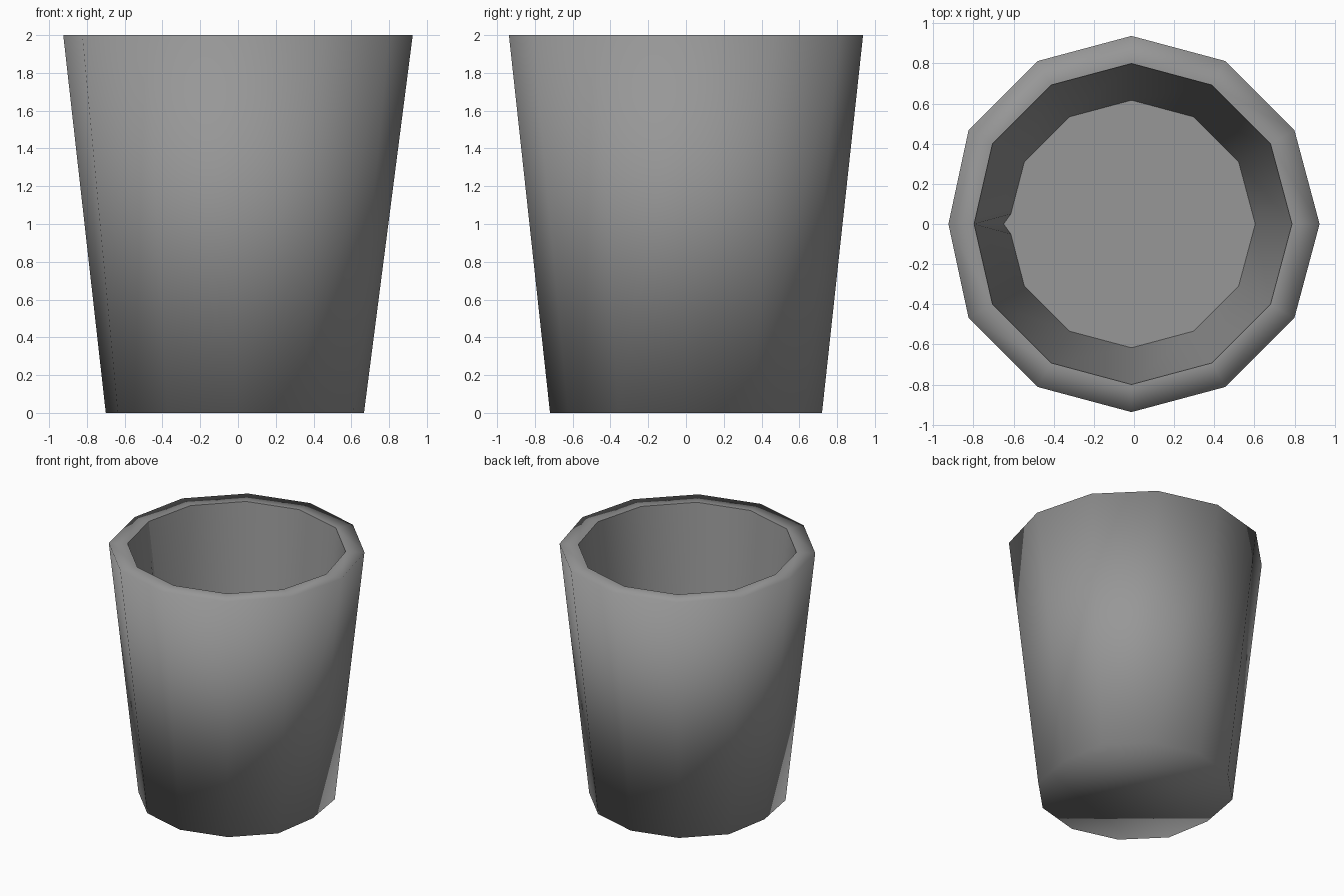
import bpy
import bmesh
from math import cos, sin, tau

SIDES = 12
SEAM = SIDES // 2          # corner that points to -x
CENTRE_X = -0.0125
FLOOR_Z = 0.3

cube = bpy.data.objects.get("Cube")
if cube:
    bpy.data.objects.remove(cube, do_unlink=True)

# Single grey material
grey = bpy.data.materials.new("plain_grey")
grey.use_nodes = True
colour = (0.31, 0.31, 0.31, 1)
grey.diffuse_color = colour
shader = next(n for n in grey.node_tree.nodes if n.type == 'BSDF_PRINCIPLED')
shader.inputs["Base Color"].default_value = colour
shader.inputs["Roughness"].default_value = 0.8

bm = bmesh.new()


def ring(radius, z):
    return [bm.verts.new((CENTRE_X + radius * cos(tau * i / SIDES),
                          radius * sin(tau * i / SIDES), z))
            for i in range(SIDES)]


def bridge(low, high):
    for i in range(SIDES):
        j = (i + 1) % SIDES
        bm.faces.new((low[i], low[j], high[j], high[i]))


# Tapered twelve-sided shell: base, outer rim, inner rim, inner floor
base = ring(0.72, 0)
outer_rim = ring(0.9375, 2)
inner_rim = ring(0.80, 2)
floor = ring(0.617, FLOOR_Z)

# Slightly flattened corners on the two sides
base[0].co.x = 0.667
base[SEAM].co.x = -0.70
outer_rim[SEAM].co.x = -0.925
inner_rim[SEAM].co.x = -0.797

bridge(base, outer_rim)
bridge(outer_rim, inner_rim)
bm.faces.new(base[::-1])

# Inner wall, with a small notch at the seam corner
floor[SEAM].co.x = -0.65
notch = {s: bm.verts.new((-0.614, s * 0.05, FLOOR_Z)) for s in (1, -1)}
outline = []
for i in range(SIDES):
    j = (i + 1) % SIDES
    outline.append(floor[i])
    if SEAM in (i, j):
        side = 1 if j == SEAM else -1
        extra = notch[side]
        outline.append(extra)
        a, b = inner_rim[i], inner_rim[j]
        if side == 1:
            bm.faces.new((a, b, extra, floor[i]))
            bm.faces.new((b, floor[j], extra))
        else:
            bm.faces.new((a, extra, floor[i]))
            bm.faces.new((a, b, floor[j], extra))
    else:
        bm.faces.new((inner_rim[i], inner_rim[j], floor[j], floor[i]))
bm.faces.new(outline)

bmesh.ops.recalc_face_normals(bm, faces=bm.faces)

# Smooth everywhere except the inner rim, the floor edge and the notch
for face in bm.faces:
    face.smooth = True
inner = set(inner_rim)
bottom = set(outline)
for edge in bm.edges:
    ends = set(edge.verts)
    on_ring = ends <= inner or ends <= bottom
    on_notch = bool(ends & set(notch.values()))
    edge.smooth = not (on_ring or on_notch)

mesh = bpy.data.meshes.new("cup")
bm.to_mesh(mesh)
bm.free()
mesh.materials.append(grey)
cup = bpy.data.objects.new("cup", mesh)
bpy.context.collection.objects.link(cup)
